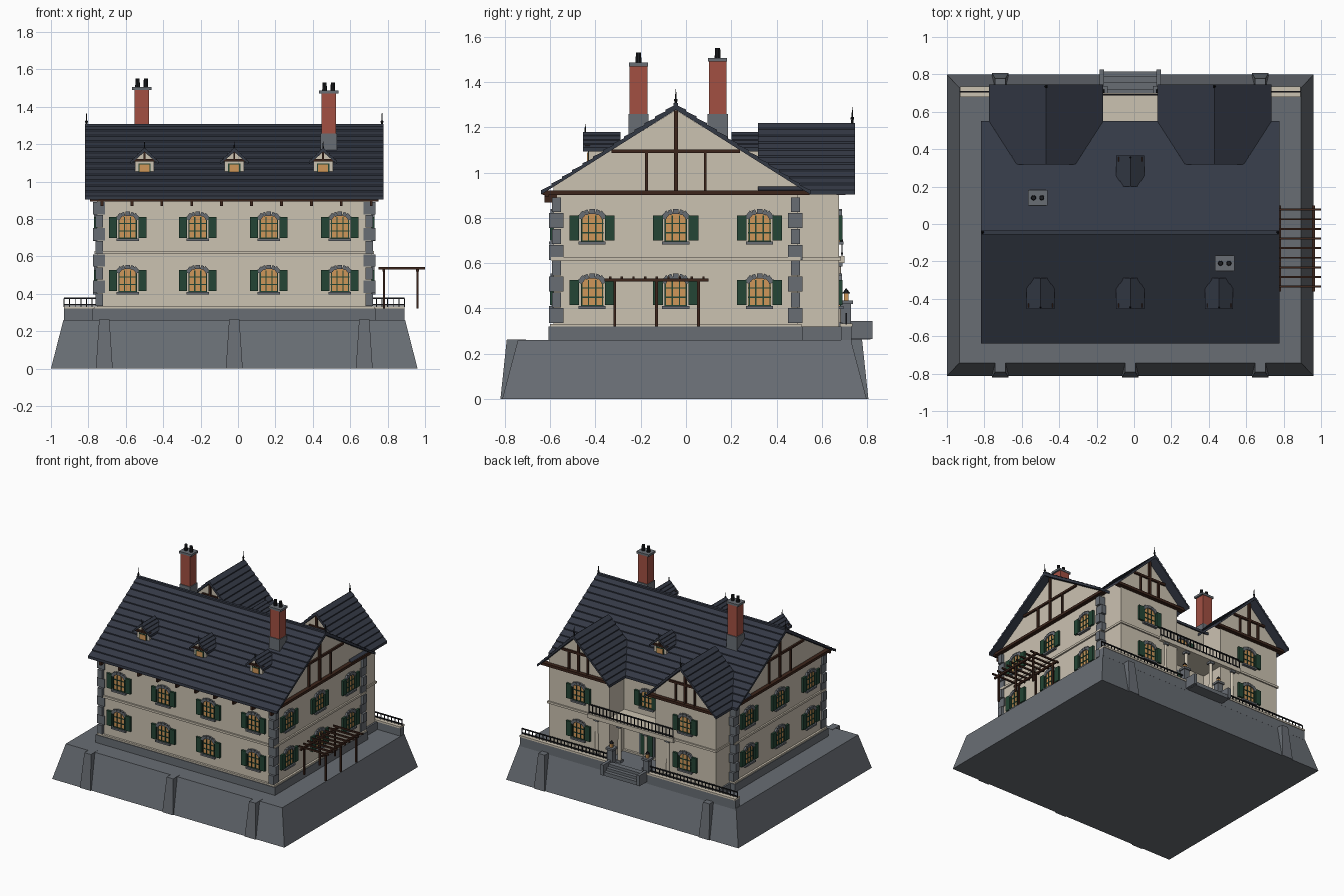
import bpy, bmesh, math
from mathutils import Matrix, Vector

if "Cube" in bpy.data.objects:
    bpy.data.objects.remove(bpy.data.objects["Cube"])

COLOURS = {
    "cream": (.6, .54, .44), "stone": (.14, .155, .175), "slate": (.034, .041, .06),
    "brick": (.36, .08, .055), "green": (.017, .06, .035), "amber": (.62, .31, .1),
    "timber": (.045, .018, .011), "iron": (.012, .013, .016),
}
materials = {}
for label, rgb in COLOURS.items():
    mat = bpy.data.materials.new(label)
    mat.use_nodes = True
    mat.diffuse_color = (*rgb, 1)
    shader = next(n for n in mat.node_tree.nodes if n.type == "BSDF_PRINCIPLED")
    shader.inputs["Base Color"].default_value = (*rgb, 1)
    materials[label] = mat

parts = {}
ID = Matrix()


def mesh_of(name, colour):
    return parts.setdefault(name, (bmesh.new(), colour))[0]


def box(name, colour, x, y, z, at=ID):
    """Box from (low, high) pairs on each axis."""
    size = Matrix.Diagonal((x[1] - x[0], y[1] - y[0], z[1] - z[0], 1))
    centre = Matrix.Translation((sum(x) / 2, sum(y) / 2, sum(z) / 2))
    bmesh.ops.create_cube(mesh_of(name, colour), size=1, matrix=at @ centre @ size)


def bar(name, colour, x, y, z, half, at=ID):
    """Upright square post centred on x, y."""
    box(name, colour, (x - half, x + half), (y - half, y + half), z, at)


def cone(name, colour, x, y, z, r1, r2, sides=8, at=ID):
    bmesh.ops.create_cone(mesh_of(name, colour), cap_ends=True, segments=sides,
                          radius1=r1, radius2=r2, depth=z[1] - z[0],
                          matrix=at @ Matrix.Translation((x, y, sum(z) / 2)))


def prism(name, colour, profile, y, at=ID):
    """Extrude an x-z profile along y."""
    bm = mesh_of(name, colour)
    near, far = [[bm.verts.new(at @ Vector((u, d, v))) for u, v in profile] for d in y]
    faces = [bm.faces.new(near), bm.faces.new(far[::-1])]
    for i in range(len(near)):
        j = (i + 1) % len(near)
        faces.append(bm.faces.new((near[i], far[i], far[j], near[j])))
    bmesh.ops.recalc_face_normals(bm, faces=faces)


def turn(x, y, degrees):
    return Matrix.Translation((x, y, 0)) @ Matrix.Rotation(math.radians(degrees), 4, "Z")


def slate_roof(name, half, eave, ridge, y, rows, at, lip=.008):
    """Gabled roof with one step per row of slates."""
    side = []
    for i in range(rows):
        for t, lift in ((i / rows, lip), ((i + 1) / rows, 0)):
            side.append((half * (1 - t), eave + (ridge - eave) * t + lift))
    under = [(-half, eave - .012), (0, ridge - .022), (half, eave - .012)]
    prism(name, "slate", side + [(-u, v) for u, v in side[-2::-1]] + under, y, at)


def pentagon(half, base, shoulder, apex):
    return [(-half, base), (half, base), (half, shoulder), (0, apex), (-half, shoulder)]


def finial(x, y, z):
    cone("finials", "iron", x, y, (z - .02, z + .07), .007, .001)
    bmesh.ops.create_icosphere(mesh_of("finials", "iron"), subdivisions=1, radius=.009,
                               matrix=Matrix.Translation((x, y, z + .02)))


def window(x, z, wall):
    """Arched window with shutters, facing local -y."""
    at = wall @ Matrix.Translation((x, 0, z))
    arc = [(.05 * math.cos(a), .04 + .03 * math.sin(a)) for a in
           [math.pi * i / 8 for i in range(9)]]
    prism("window_glass", "amber", [(-.05, -.06), (.05, -.06)] + arc, (-.005, .01), at)
    for u in (-.046, -.016, .016, .046):
        box("window_frames", "green", (u - .003, u + .003), (-.01, 0), (-.06, .055), at)
    for v in (-.057, -.02, .02):
        box("window_frames", "green", (-.05, .05), (-.009, 0), (v - .003, v + .003), at)
    box("window_sills", "stone", (-.06, .06), (-.02, .01), (-.073, -.06), at)
    for i in range(7):
        a = math.pi * (i + .5) / 7
        spot = Matrix.Translation((.053 * math.cos(a), 0, .042 + .031 * math.sin(a)))
        tall = .012 if i % 2 else .008
        box("window_arches", "stone", (-tall, tall), (-.014, .01), (-.011, .011),
            at @ spot @ Matrix.Rotation(math.pi / 2 - a, 4, "Y"))
    for s in (-1, 1):
        x0, x1 = sorted((s * .057, s * .1))
        box("shutters", "green", (x0, x1), (-.016, .005), (-.056, .056), at)


def railing(x0, x1, y, z0, z1):
    count = round((x1 - x0) / .03)
    for i in range(count + 1):
        bar("railings", "iron", x0 + (x1 - x0) * i / count, y, (z0, z1), .0025)
    for z in (z0 + .012, z1):
        box("railings", "iron", (x0, x1), (y - .004, y + .004), (z - .004, z + .004))


# Overall layout
CX, CY, HX, HY = -.02, -.045, .735, .54
EAVE, RIDGE, FLOOR = .915, 1.3, .32
STOREYS = (.47, .755)
along_x = turn(CX, CY, 90)
front, back = turn(CX, CY - HY, 0), turn(CX, CY + HY, 180)
sides = [turn(CX + HX, CY, 90), turn(CX - HX, CY, -90)]

# Sloping base with buttresses
bm = mesh_of("base", "stone")
made = bmesh.ops.create_cube(bm, size=2, matrix=Matrix.Translation((CX, -.007, .13))
                             @ Matrix.Diagonal((.98, .805, .13, 1)))
for v in made["verts"]:
    if v.co.z > .1:
        v.co.x = CX + (v.co.x - CX) * .932
        v.co.y = -.007 + (v.co.y + .007) * .914
for angle, spots in ((0, (-.695, 0, .695)), (180, (-.695, .695))):
    for x in spots:
        at = turn(CX, -.007, angle) @ Matrix.Translation((x, 0, 0))
        bm = mesh_of("buttresses", "stone")
        made = bmesh.ops.create_cube(bm, size=1)
        for v in made["verts"]:
            top, outer = v.co.z > 0, v.co.y < 0
            reach = (.785 if top else .813) if outer else .7
            v.co = at @ Vector((v.co.x * (.055 if top else .09), -reach, .262 if top else 0))

# Main walls, plinth and bands
prism("main_walls", "cream", pentagon(HY, FLOOR, .94, RIDGE - .023), (-HX, HX), along_x)
for name, colour, z, grow in (("plinth", "stone", (.25, FLOOR), .022),
                              ("base_band", "cream", (FLOOR, .332), .016),
                              ("string_course", "cream", (.612, .628), .012)):
    x, y = HX + grow, HY + grow
    box(name, colour, (CX - x, CX + x), (CY - y, CY + y), z)

# Corner quoins
for sx in (-1, 1):
    for sy in (-1, 1):
        for i in range(8):
            z = .335 + i * .07
            wide, deep = (.032, .02) if i % 2 else (.02, .032)
            x, y = CX + sx * (HX - .012), CY + sy * (HY - .012)
            box("quoins", "stone", (x - wide, x + wide), (y - deep, y + deep), (z, z + .066))

# Main roof, ridge and eaves
slate_roof("main_roof", .595, EAVE, RIDGE, (-.797, .797), 13, along_x)
box("ridge_cap", "slate", (CX - .797, CX + .797), (CY - .01, CY + .01), (RIDGE - .01, RIDGE + .008))
for s in (-1, 1):
    finial(CX + s * .79, CY, RIDGE)
for i in range(10):
    box("rafter_tails", "timber", (-.735 + i * .16, -.72 + i * .16), (-.625, -.57), (.868, .908))
box("eave_beam", "timber", (CX - .77, CX + .77), (-.622, -.607), (.893, .908))


def gable_timbers(wall, half, apex, tie, studs):
    """Half timbering on a gable wall facing local -y."""
    def beam(x, z, out=-.014):
        box("gable_timbers", "timber", x, (out, .01), z, wall)
    beam((-half, half), (.902, .922), -.03)
    beam((-.009, .009), (.92, apex))
    width = half * (apex - tie) / (apex - .9)
    beam((-width, width), (tie - .008, tie + .008))
    for s in (-studs, studs):
        beam((s - .006, s + .006), (.92, tie))


for wall in sides:
    gable_timbers(wall, .59, RIDGE - .025, 1.095, .13)

# Two rear wings
for x in (-.47, .43):
    at, wall = turn(x, 0, 0), turn(x, .675, 180)
    prism("wing_walls", "cream", pentagon(.255, FLOOR, .955, 1.195), (.34, .675), at)
    slate_roof("wing_roofs", .305, EAVE, 1.22, (.318, .747), 10, at)
    box("wing_plinths", "stone", (x - .268, x + .268), (.4, .69), (.25, FLOOR))
    box("string_course", "cream", (x - .263, x + .263), (.4, .685), (.612, .628))
    gable_timbers(wall, .3, 1.195, 1.06, .08)
    gable_timbers(turn(x, .34, 0), .2, 1.195, 1.1, .06)
    finial(x, .735, 1.22)
    for z in STOREYS:
        window(0, z, wall)

# Windows on the main walls
for z in STOREYS:
    for x in (-.57, -.195, .185, .565):
        window(x, z, front)
    for wall in sides:
        for y in (-.37, 0, .37):
            window(y, z, wall)
window(0, STOREYS[1], back)
box("rear_door", "green", (-.05, .05), (-.008, .01), (FLOOR, .54), back)
box("door_surround", "stone", (-.065, .065), (-.005, .01), (FLOOR, .56), back)

# Dormers
for x, angle in ((-.5, 0), (CX, 0), (.455, 0), (CX, 180)):
    at = turn(x, CY, angle)
    prism("dormer_walls", "cream", pentagon(.052, 1.03, 1.115, 1.16), (-.385, -.25), at)
    slate_roof("dormer_roofs", .075, 1.105, 1.18, (-.41, -.245), 4, at, .005)
    box("dormer_frames", "green", (-.033, .033), (-.389, -.38), (1.045, 1.096), at)
    box("dormer_glass", "amber", (-.026, .026), (-.392, -.38), (1.052, 1.09), at)
    box("dormer_timbers", "timber", (-.066, .066), (-.402, -.38), (1.108, 1.12), at)
    box("dormer_timbers", "timber", (-.005, .005), (-.395, -.38), (1.11, 1.165), at)
    cone("finials", "iron", 0, -.4, (1.17, 1.215), .005, .001, at=at)

# Chimneys
for x, y, top in ((-.515, .14, 1.49), (.485, -.21, 1.47)):
    bar("chimney_bases", "stone", x, y, (1.1, 1.258), .045)
    bar("chimney_stacks", "brick", x, y, (1.25, top), .039)
    box("chimney_caps", "stone", (x - .052, x + .052), (y - .042, y + .042), (top, top + .016))
    for s in (-.022, .022):
        cone("chimney_pots", "iron", x + s, y, (top + .01, top + .06), .014, .011, 10)

# Rear parapet, balcony and columns
for x0, x1 in ((-.93, -.18), (.14, .89)):
    box("parapet", "stone", (x0, x1), (.685, .732), (.25, FLOOR))
    box("parapet_coping", "cream", (x0, x1), (.68, .736), (FLOOR, .333))
    railing(x0, x1, .708, .33, .375)
box("terrace", "stone", (-.21, .17), (.48, .73), (.25, FLOOR))
box("balcony", "cream", (CX - .36, CX + .36), (.48, .7), (.6, .632))
railing(CX - .355, CX + .355, .69, .63, .7)
for x in (-.3, -.11, .11, .3):
    cone("columns", "cream", CX + x, .672, (FLOOR, .6), .014, .012, 12)
    for z in (FLOOR, .585):
        bar("column_blocks", "stone", CX + x, .672, (z, z + .018), .019)

# Rear steps with piers and lanterns
for i in range(3):
    box("steps", "stone", (-.165, .125), (.72, .76 + i * .028), (.262, .33 - i * .02))
for s in (-1, 1):
    x = CX + s * .152
    bar("step_cheeks", "stone", x, .775, (.265, .345), .012)
    box("step_cheeks", "stone", (x - .012, x + .012), (.72, .825), (.265, .345))
    bar("piers", "stone", x, .708, (.25, .425), .022)
    bar("pier_caps", "stone", x, .708, (.42, .436), .03)
    bar("lanterns", "amber", x, .708, (.436, .466), .01)
    cone("lantern_caps", "iron", x, .708, (.466, .488), .018, .002, 6)

# Side pergola
for x in (.78, .96):
    for y in (-.315, -.13, .055):
        bar("pergola_posts", "timber", x, y, (FLOOR, .52), .006)
    box("pergola_rails", "timber", (x - .007, x + .007), (-.36, .1), (.518, .532))
for i in range(9):
    y = -.335 + i * .0515
    box("pergola_slats", "timber", (.75, 1), (y - .005, y + .005), (.53, .542))

# Turn every part into an object
for name, (bm, colour) in parts.items():
    mesh = bpy.data.meshes.new(name)
    bm.to_mesh(mesh)
    bm.free()
    mesh.materials.append(materials[colour])
    bpy.context.collection.objects.link(bpy.data.objects.new(name, mesh))
